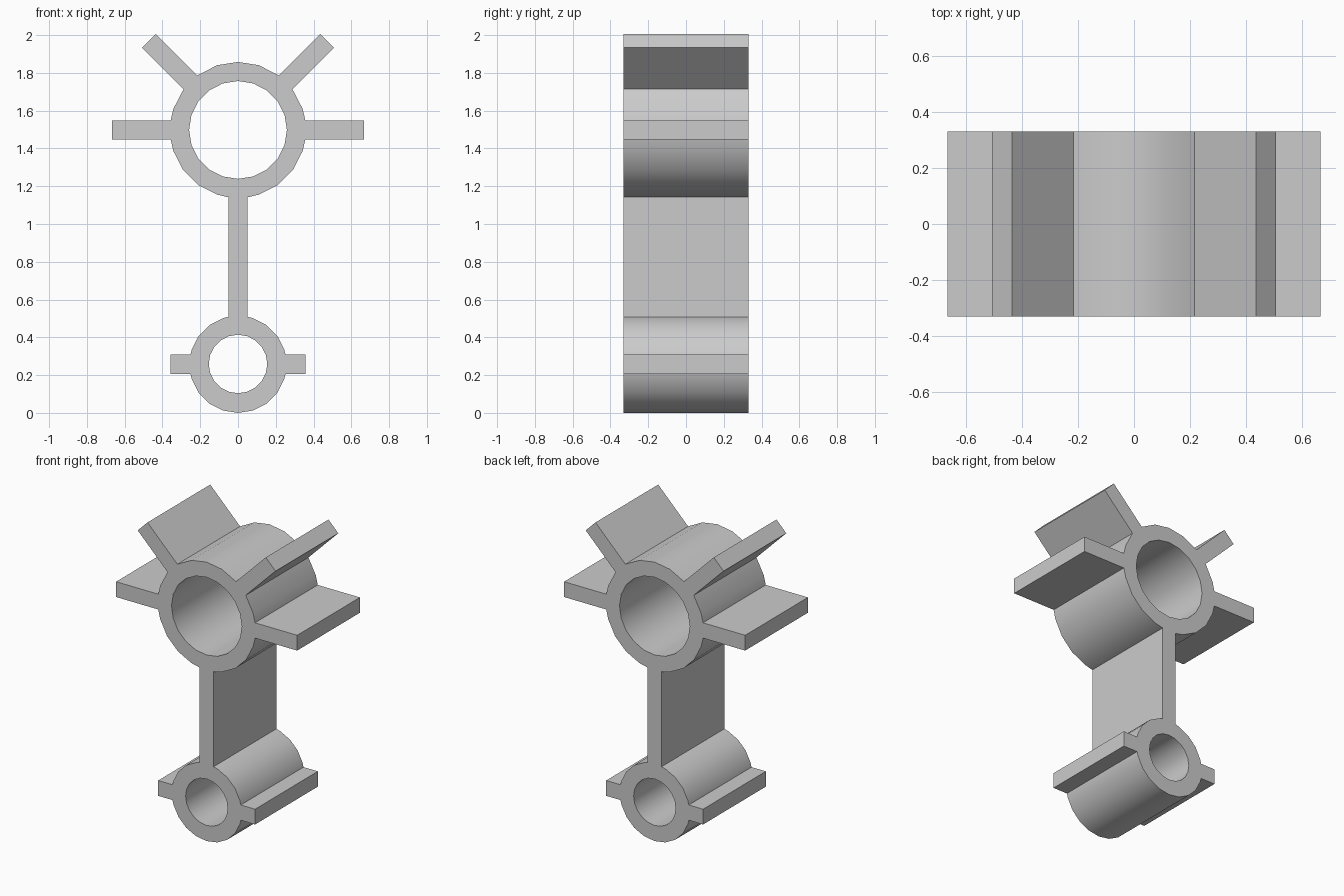
import bpy, bmesh
from math import sin, cos, radians, degrees, asin, pi

cube = bpy.data.objects.get("Cube")
if cube:
    bpy.data.objects.remove(cube)

HALF_DEPTH = 0.33
HALF_RIB = 0.051     # half thickness of every rib and the web
SEGMENTS = 20


def circle(cz, r):
    return [(r * cos(2 * pi * i / SEGMENTS), cz + r * sin(2 * pi * i / SEGMENTS))
            for i in range(SEGMENTS)]


def hub_outline(cz, r, reach, rib_angles, web_angle):
    """Walk round a hub from one side of the web to the other, adding ribs."""
    root = degrees(asin(HALF_RIB / r))
    step = 360 / SEGMENTS
    stops = [web_angle] + rib_angles + [web_angle + 360]
    pts = []

    def on_circle(a):
        pts.append((r * cos(radians(a)), cz + r * sin(radians(a))))

    for a, b in zip(stops, stops[1:]):
        # arc between neighbouring ribs
        on_circle(a + root)
        k = int(a // step)
        while k * step < b - root - 4:
            if k * step > a + root + 4:
                on_circle(k * step)
            k += 1
        on_circle(b - root)
        # square rib end
        if b != stops[-1]:
            c, s = cos(radians(b)), sin(radians(b))
            for side in (-HALF_RIB, HALF_RIB):
                pts.append((reach * c - side * s, cz + reach * s + side * c))
    return pts


# Outline: upper hub, web, lower hub, with two bores
outline = hub_outline(1.498, 0.36, 0.667, [0, 45, 135, 180], -90)
outline += hub_outline(0.257, 0.257, 0.357, [180, 360], 90)
loops = [outline, circle(1.498, 0.259), circle(0.259, 0.155)]

bm = bmesh.new()
for loop in loops:
    verts = [bm.verts.new((x, -HALF_DEPTH, z)) for x, z in loop]
    for i, v in enumerate(verts):
        bm.edges.new((v, verts[i - 1]))
bmesh.ops.triangle_fill(bm, edges=bm.edges[:], use_beauty=True, normal=(0, -1, 0))

# Extrude the profile through the depth
grown = bmesh.ops.extrude_face_region(bm, geom=bm.faces[:], use_keep_orig=True)
new_verts = [g for g in grown["geom"] if isinstance(g, bmesh.types.BMVert)]
bmesh.ops.translate(bm, verts=new_verts, vec=(0, 2 * HALF_DEPTH, 0))
bmesh.ops.recalc_face_normals(bm, faces=bm.faces[:])

mesh = bpy.data.meshes.new("ribbed_double_hub")
bm.to_mesh(mesh)
bm.free()
body = bpy.data.objects.new("ribbed_double_hub", mesh)
bpy.context.collection.objects.link(body)

# Plain grey
grey = bpy.data.materials.new("plain_grey")
grey.use_nodes = True
colour = (0.6, 0.6, 0.6, 1)
grey.diffuse_color = colour
grey.node_tree.nodes["Principled BSDF"].inputs["Base Color"].default_value = colour
mesh.materials.append(grey)

bpy.ops.object.select_all(action="DESELECT")
body.select_set(True)
bpy.context.view_layer.objects.active = body
bpy.ops.object.shade_smooth_by_angle(angle=radians(28))
